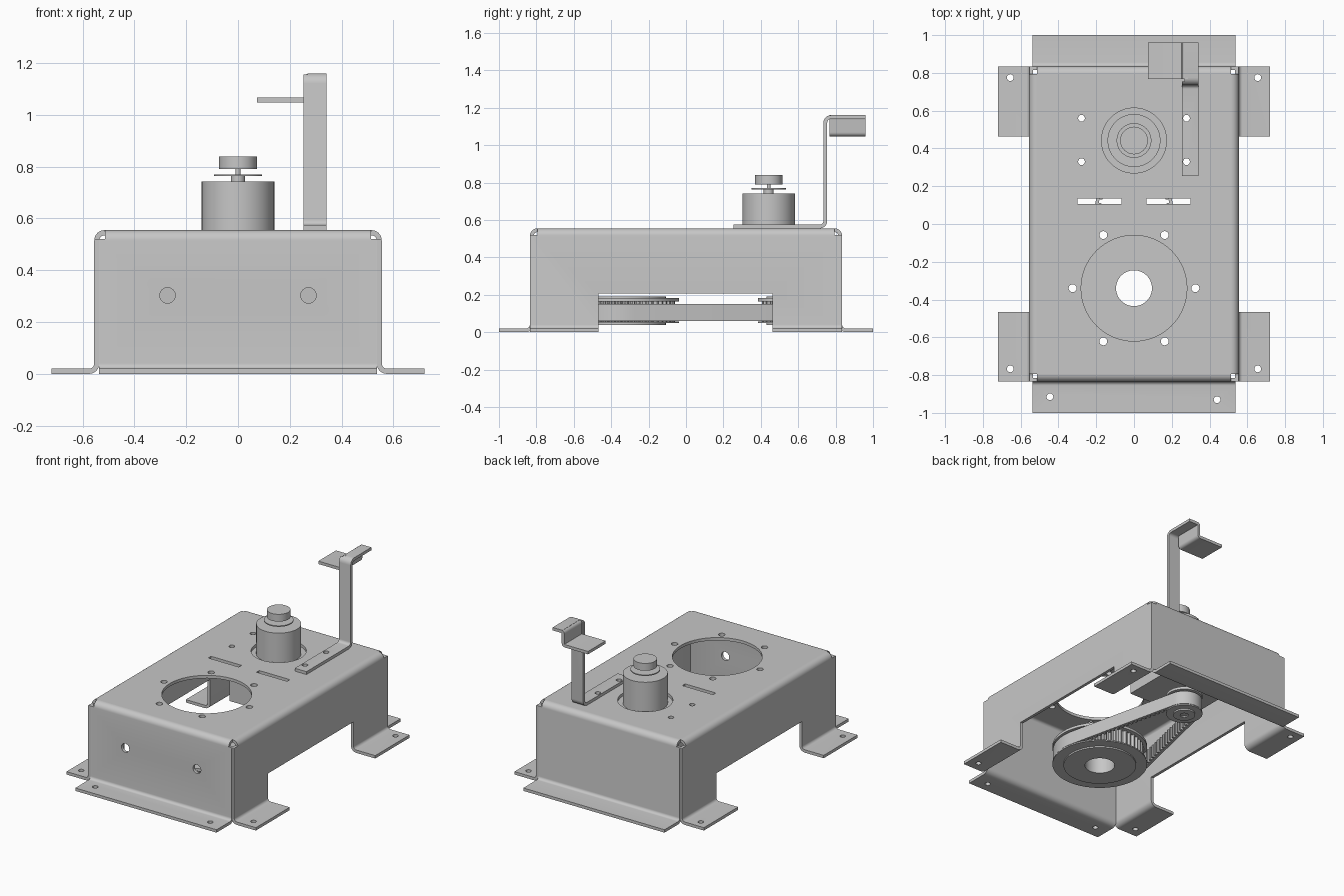
import bpy, bmesh
from math import sin, cos, pi, asin, radians
from mathutils import Vector

if "Cube" in bpy.data.objects:
    bpy.data.objects.remove(bpy.data.objects["Cube"])

GREY = (0.57, 0.57, 0.57, 1)
grey = bpy.data.materials.new("sheet_metal_grey")
grey.use_nodes = True
grey.diffuse_color = GREY
grey.node_tree.nodes["Principled BSDF"].inputs["Base Color"].default_value = GREY

T = 0.02           # sheet thickness
HALF = T / 2
TOP = 0.555        # height of the box
PULLEY = (0, -0.34)
SMALL = (0, 0.5)
MOTOR = (0, 0.442)


def prism(name, loops, axis, a, b):
    """Extrude closed 2D outlines along one axis, from a to b, with faces outward."""
    place = {"x": lambda p, t: (t, p[0], p[1]),
             "y": lambda p, t: (p[0], t, p[1]),
             "z": lambda p, t: (p[0], p[1], t)}[axis]
    a, b = min(a, b), max(a, b)
    bm = bmesh.new()
    for pts in loops:
        pts = list(pts)
        area = sum(p[0] * q[1] - q[0] * p[1] for p, q in zip(pts, pts[1:] + pts[:1]))
        if (area < 0) != (axis == "y"):
            pts.reverse()
        low = [bm.verts.new(place(p, a)) for p in pts]
        high = [bm.verts.new(place(p, b)) for p in pts]
        bm.faces.new(low[::-1])
        bm.faces.new(high)
        for i in range(len(pts)):
            j = (i + 1) % len(pts)
            bm.faces.new((low[i], low[j], high[j], high[i]))
    mesh = bpy.data.meshes.new(name)
    bm.to_mesh(mesh)
    bm.free()
    mesh.materials.append(grey)
    obj = bpy.data.objects.new(name, mesh)
    bpy.context.collection.objects.link(obj)
    return obj


def rect(x0, x1, y0, y1):
    return [(x0, y0), (x1, y0), (x1, y1), (x0, y1)]


def circle(centre, r, n=24):
    return [(centre[0] + r * cos(2 * pi * i / n), centre[1] + r * sin(2 * pi * i / n)) for i in range(n)]


def bent_sheet(path, radius=0.03, steps=6):
    """Outline of a folded sheet whose centre line follows path, with round bends."""
    pts = [Vector(p) for p in path]
    line = [(pts[0], (pts[1] - pts[0]).normalized())]
    for prev, p, nxt in zip(pts, pts[1:], pts[2:]):
        u, v = (prev - p).normalized(), (nxt - p).normalized()
        centre = p + (u + v) * radius
        for i in range(steps + 1):
            t = i / steps * pi / 2
            line.append((centre - (v * cos(t) + u * sin(t)) * radius, v * sin(t) - u * cos(t)))
    line.append((pts[-1], (pts[-1] - pts[-2]).normalized()))
    left = [p + Vector((-d.y, d.x)) * HALF for p, d in line]
    right = [p - Vector((-d.y, d.x)) * HALF for p, d in line]
    return left + right[::-1]


def cut(obj, *cutters):
    for c in cutters:
        mod = obj.modifiers.new("cut", "BOOLEAN")
        mod.operation, mod.solver, mod.object = "DIFFERENCE", "EXACT", c
        bpy.context.view_layer.objects.active = obj
        bpy.ops.object.modifier_apply(modifier=mod.name)
    for c in cutters:
        bpy.data.objects.remove(c)


def mirror_x(p):
    return [p, (-p[0], p[1])]


# Top plate with pulley opening, motor opening, slots and screw holes
plate = prism("top_plate", [rect(-0.515, 0.515, -0.795, 0.795)], "z", TOP - T, TOP)
bolts = circle(PULLEY, 0.325, 6)
screws = [q for y in (0.33, 0.56) for q in mirror_x((0.278, y))]
openings = [circle(PULLEY, 0.28, 64), circle(MOTOR, 0.172, 48)]
openings += [circle(p, 0.021, 16) for p in bolts] + [circle(p, 0.018, 16) for p in screws]
openings += [rect(0.067, 0.3, 0.105, 0.135), rect(-0.3, -0.067, 0.105, 0.135)]
cut(plate, prism("cutter", openings, "z", 0.4, 0.7))

# Front and back walls, each with a bent foot flange
for s, side in ((-1, "front"), (1, "back")):
    path = [(s, HALF), (s * 0.825, HALF), (s * 0.825, TOP - HALF), (s * 0.79, TOP - HALF)]
    wall = prism(side + "_wall", [bent_sheet(path)], "x", -0.537, 0.537)
    corner = [rect(0.513, 0.6, 0.52, 0.6), rect(-0.6, -0.513, 0.52, 0.6)]
    cutters = [prism("cutter", corner, "y", s * 0.7, s * 0.9)]
    if s < 0:
        cutters.append(prism("cutter", [circle(p, 0.03) for p in mirror_x((0.272, 0.303))], "y", -0.9, -0.78))
        holes = [circle((-0.445, -0.915), 0.018, 16), circle((0.44, -0.93), 0.018, 16)]
        cutters.append(prism("cutter", holes, "z", -0.1, 0.1))
    cut(wall, *cutters)

# Left and right walls, with a wide opening between two feet
for s, side in ((-1, "right"), (1, "left")):
    path = [(s * 0.72, HALF), (s * 0.545, HALF), (s * 0.545, TOP - HALF), (s * 0.51, TOP - HALF)]
    wall = prism(side + "_wall", [bent_sheet(path)], "y", -0.834, 0.834)
    gap = prism("cutter", [rect(-0.467, 0.462, -0.1, 0.208)], "x", s * 0.4, s * 0.9)
    corner = prism("cutter", [rect(0.793, 0.9, 0.52, 0.6), rect(-0.9, -0.793, 0.52, 0.6)],
                   "x", s * 0.4, s * 0.7)
    holes = prism("cutter", [circle((s * 0.655, y), 0.018, 16) for y in (-0.767, 0.775)], "z", -0.1, 0.1)
    cut(wall, gap, corner, holes)

# Bent arm with a side tab
path = [(0.255, TOP + HALF), (0.745, TOP + HALF), (0.745, 1.15), (0.96, 1.15)]
arm = prism("bracket_arm", [bent_sheet(path)], "x", 0.253, 0.342)
edge = prism("cutter", [rect(0.2, 0.268, 0.755, 1.0)], "z", 1.1, 1.2)
arm_holes = prism("cutter", [circle((0.278, y), 0.018, 16) for y in (0.33, 0.56)], "z", 0.5, 0.65)
cut(arm, edge, arm_holes)
path = [(0.285, 1.15), (0.263, 1.15), (0.263, 1.057), (0.073, 1.057)]
prism("bracket_tab", [bent_sheet(path, 0.012, 4)], "y", 0.768, 0.96)

# Motor with gearbox, collar, disc and knob
prism("motor_body", [circle(MOTOR, 0.14, 64)], "z", 0.5, 0.742)
prism("gearbox", [rect(-0.24, 0.24, 0.25, 0.64)], "z", 0.22, TOP - T)
for name, r, z0, z1 in (("motor_collar", 0.027, 0.742, 0.763), ("motor_disc", 0.092, 0.763, 0.77),
                        ("motor_shaft", 0.01, 0.77, 0.79), ("motor_knob", 0.073, 0.79, 0.84)):
    prism(name, [circle(MOTOR, r, 48)], "z", z0, z1)
prism("output_shaft", [circle(SMALL, 0.025)], "z", 0.045, 0.22)


def toothed_pulley(name, centre, r, teeth, hub, bore):
    """Toothed drum between two flanges, with raised hubs and a bore."""
    drum = []
    for i in range(teeth * 4):
        a = 2 * pi * i / (teeth * 4)
        d = r - 0.022 - (0.018 if i % 4 < 2 else 0)
        drum.append((centre[0] + d * cos(a), centre[1] + d * sin(a)))
    layers = [("_teeth", drum, 0.054, 0.165), ("_upper_flange", circle(centre, r, 64), 0.165, 0.183),
              ("_lower_flange", circle(centre, r, 64), 0.048, 0.056),
              ("_lower_hub", circle(centre, hub, 64), 0.038, 0.05),
              ("_upper_hub", circle(centre, hub, 64), 0.18, 0.19)]
    for part, outline, z0, z1 in layers:
        obj = prism(name + part, [outline], "z", z0, z1)
        cut(obj, prism("cutter", [circle(centre, bore, 48)], "z", 0, 0.3))


toothed_pulley("large_pulley", PULLEY, 0.303, 48, 0.232, 0.095)
toothed_pulley("small_pulley", SMALL, 0.116, 18, 0.07, 0.026)

# Toothed belt around both pulleys
R1, R2 = 0.283, 0.096
D = SMALL[1] - PULLEY[1]
beta = asin((R1 - R2) / D)


def belt_loop(extra):
    arcs = ((PULLEY, R1 + extra, pi - beta, 2 * pi + beta, 40), (SMALL, R2 + extra, beta, pi - beta, 20))
    return [(c[0] + r * cos(a0 + (a1 - a0) * i / n), c[1] + r * sin(a0 + (a1 - a0) * i / n))
            for c, r, a0, a1, n in arcs for i in range(n + 1)]


belt = prism("drive_belt", [belt_loop(0.017)], "z", 0.06, 0.152)
cut(belt, prism("cutter", [belt_loop(0)], "z", 0, 0.2))

ribs = []
for s in (-1, 1):
    n = Vector((s * cos(beta), sin(beta)))
    start, end = Vector(PULLEY) + n * R1, Vector(SMALL) + n * R2
    step = (end - start).normalized() * 0.008
    for i in range(1, 23):
        p = start.lerp(end, i / 23)
        ribs.append([p - step, p + step, p + step - n * 0.016, p - step - n * 0.016])
prism("belt_teeth", ribs, "z", 0.06, 0.152)

# Smooth the round faces and keep the folds' edges sharp
for obj in bpy.context.collection.objects:
    if obj.type == "MESH" and grey.name in obj.data.materials:
        bpy.ops.object.select_all(action="DESELECT")
        obj.select_set(True)
        bpy.context.view_layer.objects.active = obj
        bpy.ops.object.shade_smooth_by_angle(angle=radians(30))
